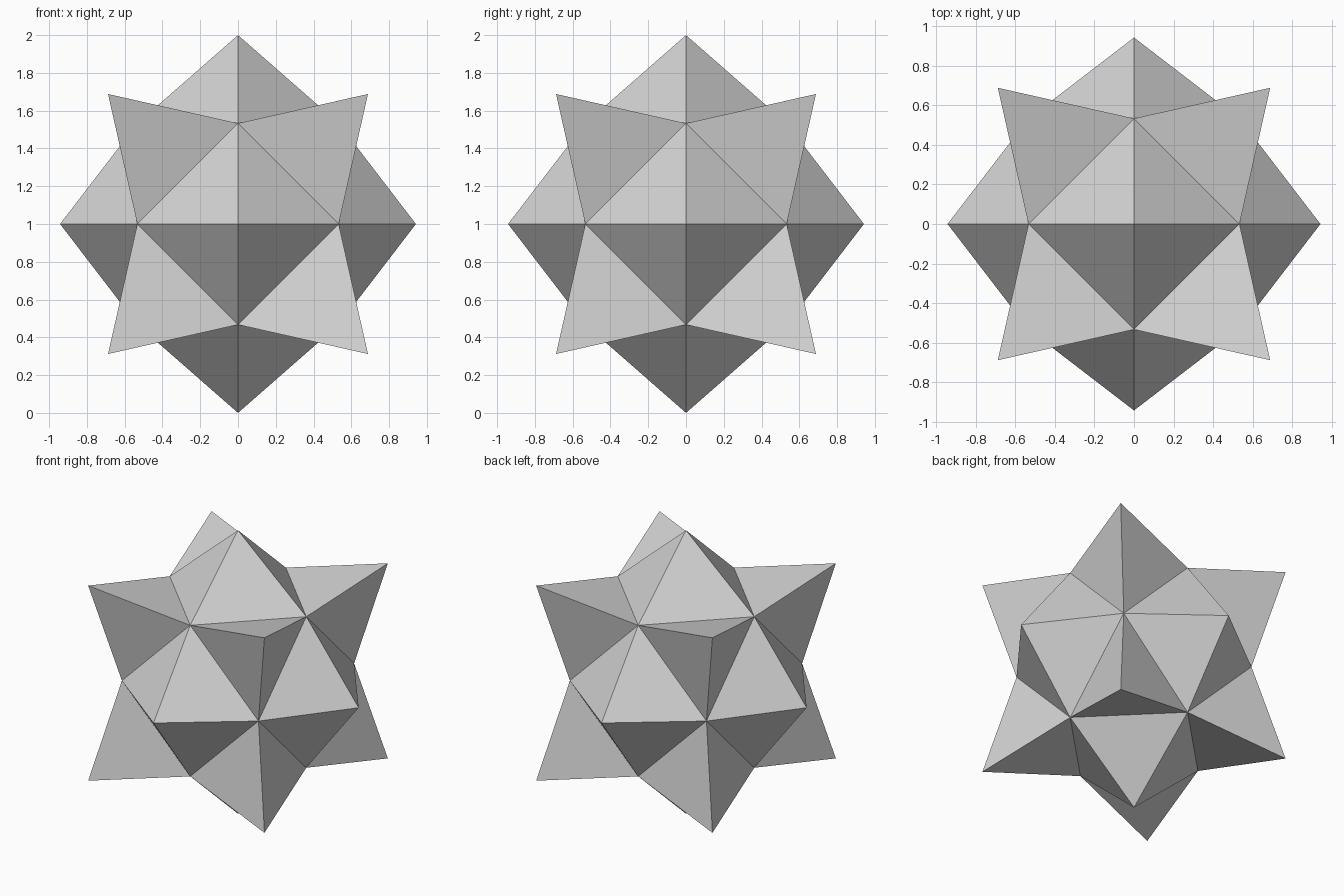
import bpy
import bmesh
import math
from mathutils import Vector

CORE = 0.533                          # half width of the cuboctahedron core
SQUARE_TIP = Vector((0.942, 0.942, 1.0))  # spike reach along each axis
TRIANGLE_TIP = 0.688                  # spike reach on the cube diagonals

cube = bpy.data.objects.get("Cube")
if cube:
    bpy.data.objects.remove(cube, do_unlink=True)

grey = bpy.data.materials.new("light_grey")
grey.use_nodes = True
colour = (0.65, 0.65, 0.65, 1)
grey.diffuse_color = colour
grey.node_tree.nodes["Principled BSDF"].inputs["Base Color"].default_value = colour

# Cuboctahedron core: the hull of a cube's twelve edge midpoints
bm = bmesh.new()
for axis in range(3):
    for a in (-CORE, CORE):
        for b in (-CORE, CORE):
            point = [a, b]
            point.insert(axis, 0)
            bm.verts.new(point)
bmesh.ops.convex_hull(bm, input=bm.verts[:])
bmesh.ops.dissolve_limit(bm, angle_limit=math.radians(1),
                         verts=bm.verts[:], edges=bm.edges[:])
bmesh.ops.recalc_face_normals(bm, faces=bm.faces[:])

# Raise a pyramid on every square and triangle
for face in bm.faces[:]:
    centre = face.calc_center_median()
    signs = Vector([0 if abs(c) < 0.01 else math.copysign(1, c) for c in centre])
    is_square = len(face.verts) == 4
    poked = bmesh.ops.poke(bm, faces=[face])
    poked["verts"][0].co = signs * SQUARE_TIP if is_square else signs * TRIANGLE_TIP

bmesh.ops.recalc_face_normals(bm, faces=bm.faces[:])
# Stand the star on its lowest tip
bmesh.ops.translate(bm, verts=bm.verts[:], vec=(0, 0, SQUARE_TIP.z))

mesh = bpy.data.meshes.new("spiked_star")
bm.to_mesh(mesh)
bm.free()
mesh.materials.append(grey)
star = bpy.data.objects.new("spiked_star", mesh)
bpy.context.collection.objects.link(star)
